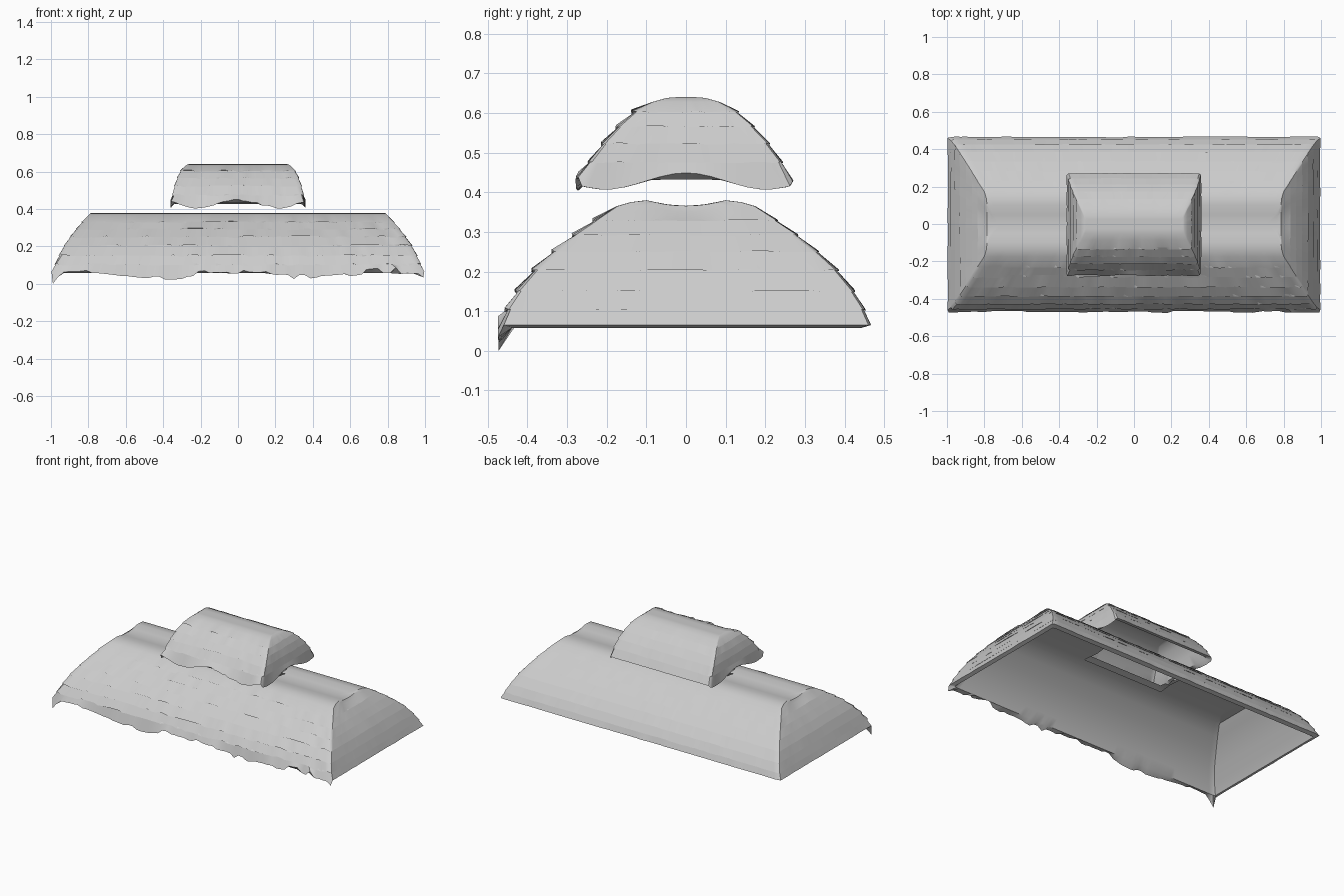
import bpy, bmesh, math, random

if "Cube" in bpy.data.objects:
    bpy.data.objects.remove(bpy.data.objects["Cube"])

random.seed(4)


def sample(profile, t):
    # linear interpolation of (half_x, half_y, z) along the profile, t in 0..1
    f = t * (len(profile) - 1)
    i = min(int(f), len(profile) - 2)
    return [a + (b - a) * (f - i) for a, b in zip(profile[i], profile[i + 1])]


def perimeter(n_long, n_short, r=0.05):
    # points around the unit square, with closely spaced points at the corners
    def side(n):
        return [-1 + r / 3] + [(-1 + r) + (2 - 2 * r) * i / n for i in range(n + 1)] + [1 - r / 3]
    a, b = side(n_long), side(n_short)
    return ([(u, -1) for u in a] + [(1, v) for v in b] +
            [(-u, 1) for u in a] + [(-1, -v) for v in b])


def loft(name, rings, hole=None):
    bm = bmesh.new()
    rows = [[bm.verts.new(p) for p in ring] for ring in rings]
    n = len(rings[0])
    for lo, hi in zip(rows, rows[1:]):
        for i in range(n):
            quad = (lo[i], lo[(i + 1) % n], hi[(i + 1) % n], hi[i])
            cx = sum(v.co.x for v in quad) / 4
            cy = sum(v.co.y for v in quad) / 4
            if hole and abs(cx) < hole[0] and abs(cy) < hole[1]:
                continue
            bm.faces.new(quad)
    bmesh.ops.remove_doubles(bm, verts=bm.verts, dist=0.0004)
    me = bpy.data.meshes.new(name)
    bm.to_mesh(me)
    bm.free()
    ob = bpy.data.objects.new(name, me)
    bpy.context.collection.objects.link(ob)
    bpy.context.view_layer.objects.active = ob
    ob.select_set(True)
    bpy.ops.object.shade_smooth_by_angle(angle=math.radians(40))
    ob.select_set(False)
    return ob


def jitter(n, amount):
    # irregular clumps: a new value every few points
    out, val = [], 0
    for i in range(n):
        if random.random() < 0.6:
            val = random.uniform(-amount, amount)
        out.append(val)
    return out


def thatch_roof(name, body, cap, inner, dims, layers, flare, eave, groove=0.0, hole=None):
    pts = perimeter(*dims)
    n = len(pts)

    def ring(h, grow=0.0, jz=None, jo=None, dip=0.0):
        out = []
        for i, (u, v) in enumerate(pts):
            front = 1.0 if v == -1 else 0.35
            o = grow * (0.3 + 0.7 * front) + (jo[i] * front if jo else 0)
            y = v * (h[1] + o)
            z = h[2] + (jz[i] * front if jz else 0) - dip * max(0, 1 - (y / 0.1) ** 2)
            out.append((u * (h[0] + o), y, z))
        return out

    # inner boarding, listed from top to eave, then the rim and the thatch layers
    rings = [ring(h) for h in inner]
    rings.append(ring(body[0], flare, eave(pts), jitter(n, flare * 0.5)))
    for k in range(layers):
        t = (k + 1) / layers
        rings.append(ring(sample(body, t), dip=groove if k == layers - 1 else 0))
        if k < layers - 1:
            under = sample(body, t - 0.12 / layers)
            rings.append(ring(under, flare * 0.7, jitter(n, 0.006), jitter(n, flare * 0.3)))
    # smooth ridge with a shallow groove along its middle
    rings += [ring(h, dip=groove) for h in cap]
    return loft(name, rings, hole)


def lower_eave(pts):
    out = []
    for (u, v), a in zip(pts, jitter(len(pts), 0.018)):
        if v == -1:
            drop = -0.012 + 0.018 * math.cos(u * 7.5) + a
            if abs(u) > 0.985:
                drop = -0.065 if u < 0 else -0.03
            elif abs(u) > 0.93:
                drop = -0.03 if u < 0 else -0.01
            out.append(max(drop, -0.05) if abs(u) < 0.985 else drop)
        else:
            out.append(0)
    return out


def upper_eave(pts):
    return [(0.022 * math.cos(u * 5.5) + a if v == -1 else
             0 if v == 1 else 0.06 * math.cos(v * 4.2))
            for (u, v), a in zip(pts, jitter(len(pts), 0.006))]


# large lower roof, open underneath and through the middle of the ridge
thatch_roof(
    "lower_roof",
    body=[(0.99, 0.46, 0.065), (0.967, 0.442, 0.125), (0.93, 0.385, 0.20),
          (0.885, 0.315, 0.265), (0.84, 0.24, 0.32), (0.80, 0.175, 0.365)],
    cap=[(0.79, 0.14, 0.375), (0.785, 0.10, 0.38), (0.765, 0.05, 0.38), (0.72, 0.0, 0.38)],
    inner=[(0.70, 0.0, 0.34), (0.73, 0.10, 0.34), (0.77, 0.16, 0.335), (0.81, 0.225, 0.29),
           (0.86, 0.30, 0.24), (0.90, 0.362, 0.175), (0.945, 0.415, 0.11), (0.972, 0.44, 0.057)],
    dims=(64, 16, 0.04), layers=7, flare=0.01, eave=lower_eave, groove=0.014, hole=(0.28, 0.11))

# small raised roof above the opening
thatch_roof(
    "upper_roof",
    body=[(0.355, 0.266, 0.428), (0.345, 0.23, 0.495), (0.33, 0.185, 0.55),
          (0.308, 0.135, 0.60), (0.285, 0.085, 0.628)],
    cap=[(0.27, 0.05, 0.638), (0.262, 0.025, 0.64), (0.25, 0.0, 0.638)],
    inner=[(0.22, 0.0, 0.605), (0.24, 0.06, 0.60), (0.28, 0.12, 0.567),
           (0.315, 0.195, 0.498), (0.338, 0.245, 0.432)],
    dims=(26, 16, 0.08), layers=5, flare=0.009, eave=upper_eave)
